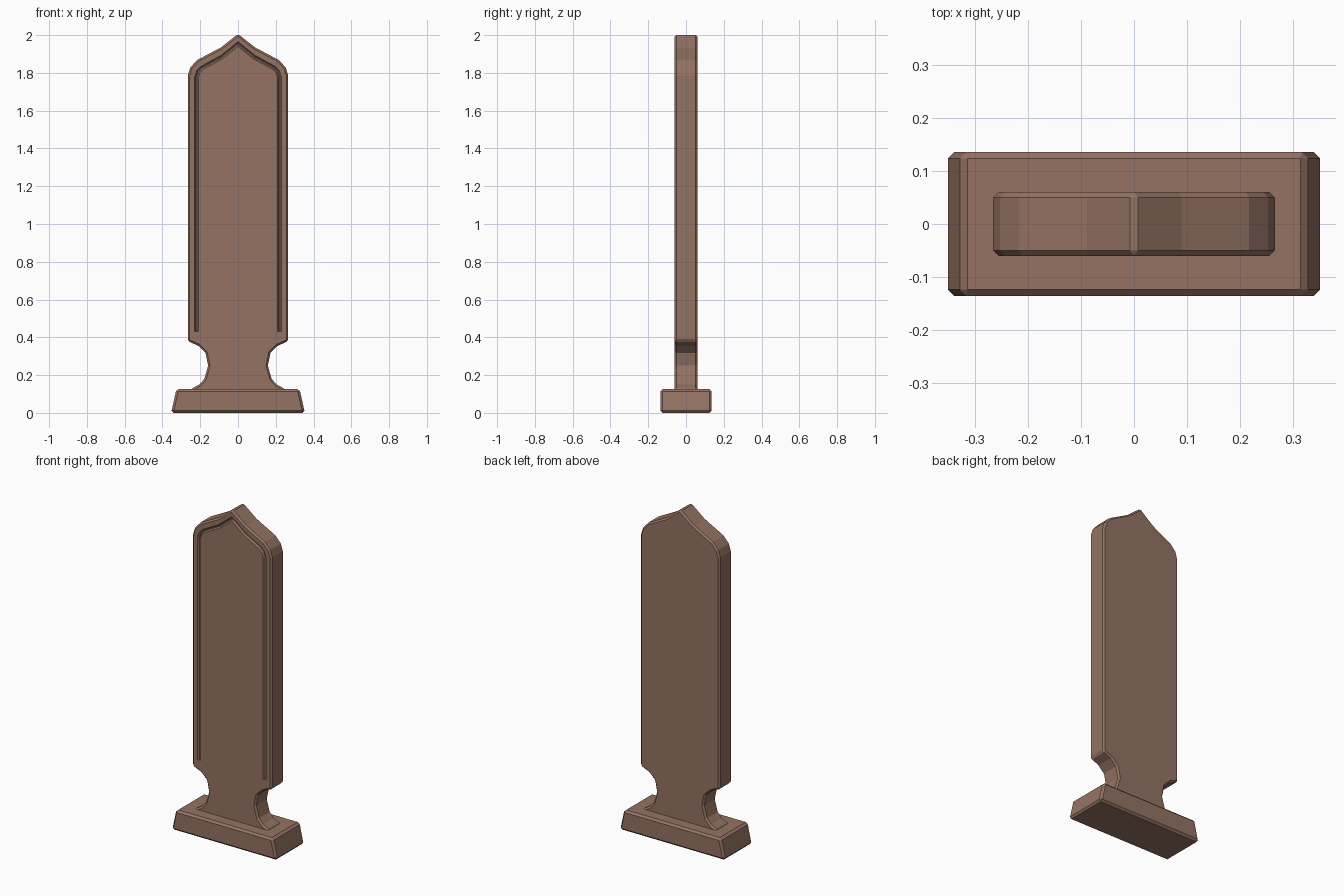
import bpy, bmesh
from mathutils import Vector

if "Cube" in bpy.data.objects:
    bpy.data.objects.remove(bpy.data.objects["Cube"])

stone = bpy.data.materials.new("brown_stone")
stone.diffuse_color = (0.30, 0.17, 0.125, 1)
stone.use_nodes = True
stone.node_tree.nodes["Principled BSDF"].inputs["Base Color"].default_value = stone.diffuse_color


def new_object(name, bm):
    bmesh.ops.recalc_face_normals(bm, faces=bm.faces)
    mesh = bpy.data.meshes.new(name)
    bm.to_mesh(mesh)
    bm.free()
    ob = bpy.data.objects.new(name, mesh)
    bpy.context.collection.objects.link(ob)
    ob.data.materials.append(stone)
    return ob


def mirrored(half):
    """Right-hand profile, top centre point first, completed to the left."""
    return [(-x, z) for x, z in reversed(half) if x > 0] + half


def prism(name, outline, depth):
    bm = bmesh.new()
    face = bm.faces.new([bm.verts.new((x, -depth / 2, z)) for x, z in outline])
    out = bmesh.ops.extrude_face_region(bm, geom=[face])
    bmesh.ops.translate(bm, vec=(0, depth, 0),
                        verts=[v for v in out["geom"] if isinstance(v, bmesh.types.BMVert)])
    return new_object(name, bm)


def bevel(ob, width):
    mod = ob.modifiers.new("bevel", "BEVEL")
    mod.width = width
    mod.segments = 1
    mod.limit_method = "ANGLE"
    mod.angle_limit = 0.8


# Tapered plinth
plinth = prism("plinth", [(-0.354, 0), (0.354, 0), (0.326, 0.126), (-0.326, 0.126)], 0.272)
bevel(plinth, 0.012)

# Pointed slab with a narrow neck
slab = prism("slab", mirrored([
    (0, 2.006), (0.09, 1.935), (0.217, 1.868), (0.253, 1.828), (0.266, 1.785),
    (0.266, 0.38), (0.21, 0.355), (0.172, 0.318), (0.158, 0.25),
    (0.178, 0.18), (0.205, 0.15), (0.25, 0.126), (0.25, 0.08)]), 0.12)
bevel(slab, 0.01)

# Groove cutter: V section swept along an inset path
path = [Vector((x, 0, z)) for x, z in mirrored([
    (0, 1.953), (0.085, 1.884), (0.188, 1.828), (0.211, 1.805), (0.22, 1.775), (0.22, 0.43)])]
bm = bmesh.new()
rings = []
for i, p in enumerate(path):
    a = (p - path[i - 1]).normalized() if i else None
    b = (path[i + 1] - p).normalized() if i < len(path) - 1 else None
    a, b = a or b, b or a
    t = (a + b).normalized()
    side = Vector((-t.z, 0, t.x)) / t.dot(a)
    rings.append([bm.verts.new(p + side * s + Vector((0, y, 0)))
                  for s, y in [(-0.010, -0.07), (0.010, -0.07), (0.010, -0.06),
                               (0.003, -0.049), (-0.003, -0.049), (-0.010, -0.06)]])
for r, s in zip(rings, rings[1:]):
    for j in range(6):
        k = (j + 1) % 6
        bm.faces.new((r[j], r[k], s[k], s[j]))
bm.faces.new(rings[0])
bm.faces.new(rings[-1])
cutter = new_object("groove_cutter", bm)
cutter.hide_render = True
cutter.hide_viewport = True

cut = slab.modifiers.new("groove", "BOOLEAN")
cut.operation = "DIFFERENCE"
cut.solver = "EXACT"
cut.object = cutter
